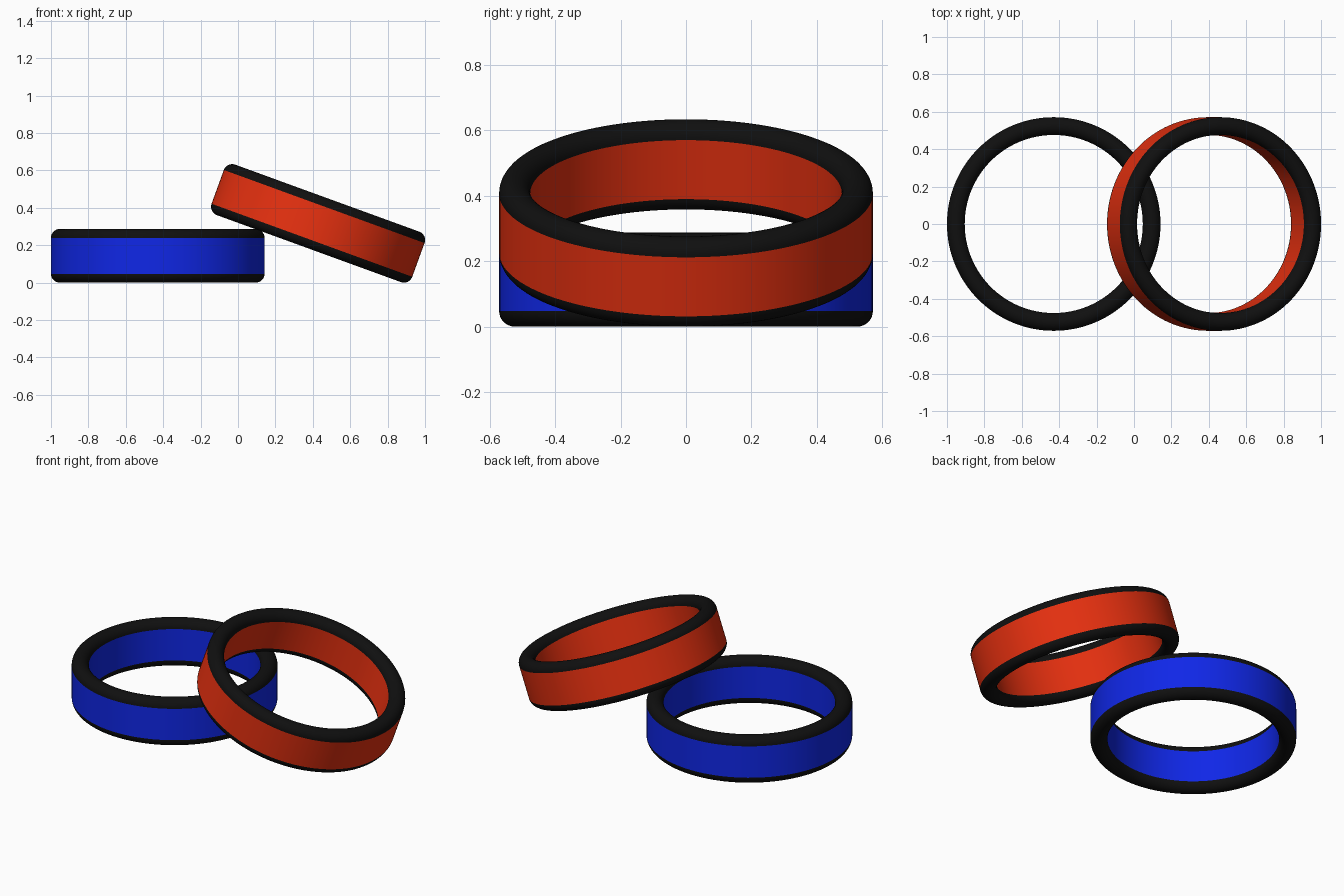
import bpy, bmesh
from math import sin, cos, pi, radians

if "Cube" in bpy.data.objects:
    bpy.data.objects.remove(bpy.data.objects["Cube"])

R_MID = 0.5235    # radius of the wall's middle line
HALF_T = 0.0475   # half wall thickness, also the rim rounding radius
HALF_BAND = 0.096 # half height of the coloured band
SEGMENTS = 128


def make_material(name, color):
    mat = bpy.data.materials.new(name)
    mat.diffuse_color = (*color, 1)
    mat.use_nodes = True
    mat.node_tree.nodes["Principled BSDF"].inputs["Base Color"].default_value = mat.diffuse_color
    return mat


def lathe(name, profile, mat, location, tilt):
    """Revolve a closed (radius, height) profile around z."""
    bm = bmesh.new()
    rings = []
    for i in range(SEGMENTS):
        a = 2 * pi * i / SEGMENTS
        rings.append([bm.verts.new((r * cos(a), r * sin(a), z)) for r, z in profile])
    n = len(profile)
    for i in range(SEGMENTS):
        p, q = rings[i], rings[(i + 1) % SEGMENTS]
        for j in range(n):
            k = (j + 1) % n
            bm.faces.new((p[j], q[j], q[k], p[k]))
    bmesh.ops.recalc_face_normals(bm, faces=bm.faces)
    mesh = bpy.data.meshes.new(name)
    bm.to_mesh(mesh)
    bm.free()
    mesh.materials.append(mat)
    obj = bpy.data.objects.new(name, mesh)
    bpy.context.collection.objects.link(obj)
    obj.location = location
    obj.rotation_euler = (0, tilt, 0)
    bpy.ops.object.select_all(action='DESELECT')
    obj.select_set(True)
    bpy.context.view_layer.objects.active = obj
    bpy.ops.object.shade_smooth_by_angle(angle=radians(35))
    return obj


def half_round(side):
    """Half-circle rim section sitting on the band's upper (+1) or lower (-1) edge."""
    return [(R_MID + HALF_T * cos(pi * i / 16),
             side * (HALF_BAND + HALF_T * sin(pi * i / 16))) for i in range(17)]


def build_ring(prefix, mat, location, tilt):
    # Coloured straight-walled band
    r0, r1, h = R_MID - HALF_T, R_MID + HALF_T, HALF_BAND
    lathe(prefix + "_band", [(r1, -h), (r1, h), (r0, h), (r0, -h)], mat, location, tilt)
    # Rounded black rims
    for label, side in (("upper", 1), ("lower", -1)):
        lathe(f"{prefix}_{label}_rim", half_round(side), black, location, tilt)


black = make_material("black", (0.005, 0.005, 0.005))
blue = make_material("blue", (0.005, 0.02, 0.8))
red = make_material("red", (0.8, 0.03, 0.005))

# Flat ring, and a second ring leaning on it
tilt = radians(20)
lean_height = R_MID * sin(tilt) + HALF_BAND * cos(tilt) + HALF_T
build_ring("flat_ring", blue, (-0.429, 0, HALF_BAND + HALF_T), 0)
build_ring("leaning_ring", red, (0.428, 0, lean_height), tilt)
